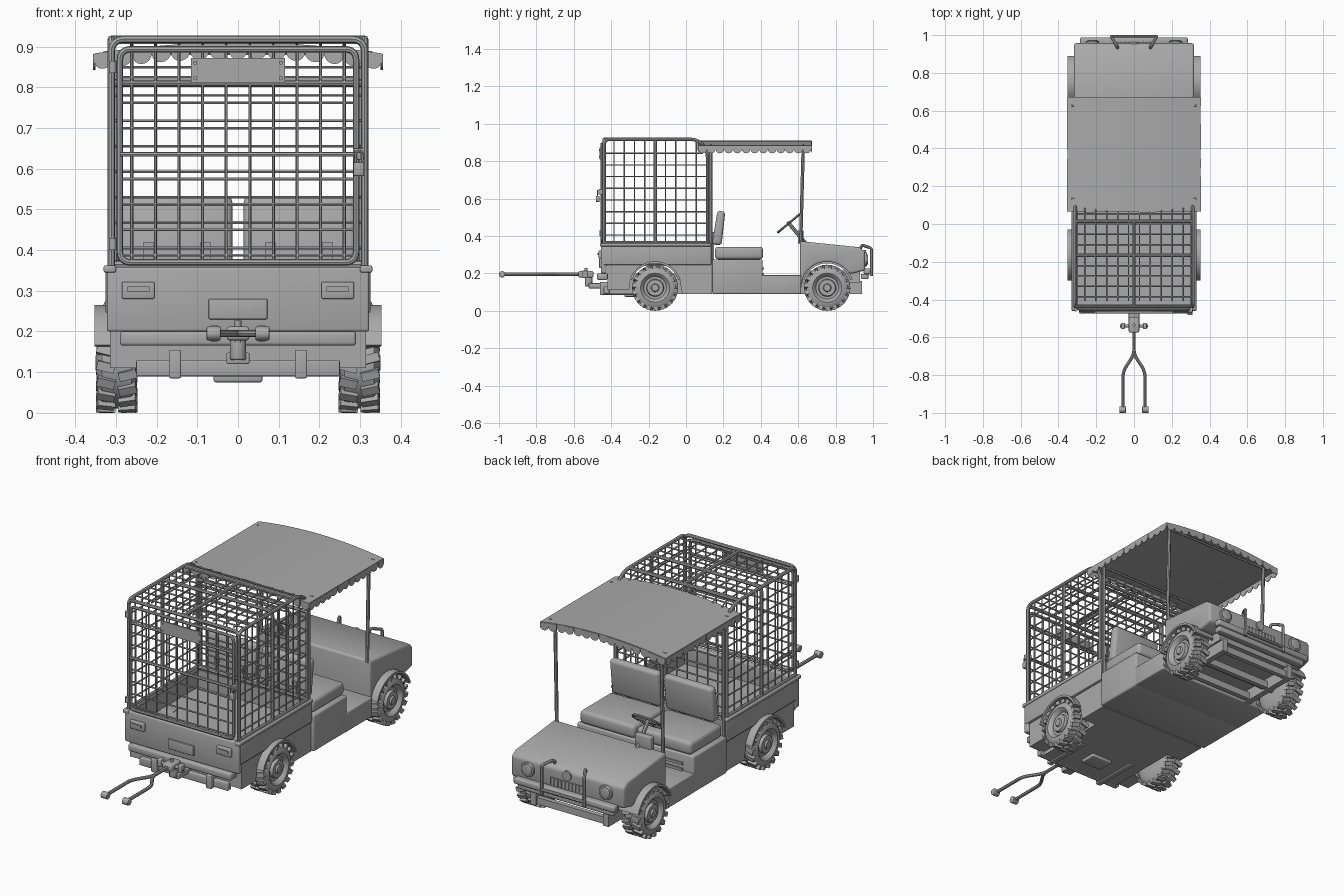
import bpy, bmesh, math
from mathutils import Matrix, Vector

if "Cube" in bpy.data.objects:
    bpy.data.objects.remove(bpy.data.objects["Cube"])

grey = bpy.data.materials.new("plain_grey")
grey.diffuse_color = (0.4, 0.4, 0.4, 1)
grey.use_nodes = True
grey.node_tree.nodes["Principled BSDF"].inputs["Base Color"].default_value = grey.diffuse_color
SIDES = (-1, 1)


def add(name, bm):
    bmesh.ops.recalc_face_normals(bm, faces=bm.faces)
    me = bpy.data.meshes.new(name)
    bm.to_mesh(me)
    bm.free()
    me.materials.append(grey)
    ob = bpy.data.objects.new(name, me)
    bpy.context.collection.objects.link(ob)
    return ob


def round_edges(bm, w, min_angle=0.6):
    if w:
        edges = [e for e in bm.edges if e.calc_face_angle(0) > min_angle]
        bmesh.ops.bevel(bm, geom=edges, offset=w, segments=3, profile=0.5, affect='EDGES')


def box(name, x0, x1, y0, y1, z0, z1, bevel=0.0):
    bm = bmesh.new()
    m = Matrix.Translation(((x0 + x1) / 2, (y0 + y1) / 2, (z0 + z1) / 2))
    m = m @ Matrix.Diagonal((abs(x1 - x0), abs(y1 - y0), abs(z1 - z0), 1))
    bmesh.ops.create_cube(bm, size=1, matrix=m)
    round_edges(bm, bevel)
    return add(name, bm)


def prism(name, profile, a, b, axis='x', bevel=0.0):
    """Extrude a (y,z) profile along x, or an (x,z) profile along y."""
    bm = bmesh.new()
    put = (lambda p: (a, p[0], p[1])) if axis == 'x' else (lambda p: (p[0], a, p[1]))
    f = bm.faces.new([bm.verts.new(put(p)) for p in profile])
    g = bmesh.ops.extrude_face_region(bm, geom=[f])
    d = Vector((b - a, 0, 0)) if axis == 'x' else Vector((0, b - a, 0))
    bmesh.ops.translate(bm, vec=d, verts=[v for v in g['geom'] if isinstance(v, bmesh.types.BMVert)])
    bmesh.ops.recalc_face_normals(bm, faces=bm.faces)
    round_edges(bm, bevel)
    return add(name, bm)


def rod(name, loc, r, depth, axis='y', seg=24, bevel=0.0):
    rot = {'x': Matrix.Rotation(math.pi / 2, 4, 'Y'), 'y': Matrix.Rotation(math.pi / 2, 4, 'X'),
           'z': Matrix.Identity(4)}[axis]
    bm = bmesh.new()
    bmesh.ops.create_cone(bm, cap_ends=True, segments=seg, radius1=r, radius2=r, depth=depth,
                          matrix=Matrix.Translation(loc) @ rot)
    round_edges(bm, bevel, 1.0)
    return add(name, bm)


def fillet(pts, r, n=6):
    pts = [Vector(p) for p in pts]
    out = [pts[0]]
    for a, b, c in zip(pts, pts[1:], pts[2:]):
        p, q = b + (a - b).normalized() * r, b + (c - b).normalized() * r
        for i in range(n + 1):
            t = i / n
            k = 2 * (1 - t) * t * 0.83
            w = (1 - t) ** 2 + t ** 2 + k
            out.append((p * (1 - t) ** 2 + b * k + q * t ** 2) / w)
    return out + [pts[-1]]


def tubes(name, paths, r, res=1):
    cu = bpy.data.curves.new(name, 'CURVE')
    cu.dimensions = '3D'
    cu.bevel_depth, cu.bevel_resolution, cu.use_fill_caps = r, res, True
    for path in paths:
        sp = cu.splines.new('POLY')
        sp.points.add(len(path) - 1)
        for p, co in zip(sp.points, path):
            p.co = (*co, 1)
    cu.materials.append(grey)
    ob = bpy.data.objects.new(name, cu)
    bpy.context.collection.objects.link(ob)
    return ob


def arc(cy, r, a0, a1, n=14):
    return [(cy + r * math.cos(math.radians(a0 + (a1 - a0) * i / n)),
             0.123 + r * math.sin(math.radians(a0 + (a1 - a0) * i / n))) for i in range(n + 1)]


# Wheels: turned tyre and rim, with staggered tread lugs, and arched fenders
REAR, FRONT = -0.165, 0.755
WHEEL = [(-.05, 0), (-.05, .06), (-.046, .1), (-.036, .112), (.036, .112), (.046, .1), (.05, .078),
         (.042, .068), (.03, .06), (.03, .047), (.044, .043), (.044, .022), (.052, .018), (.052, 0)]
for cy, label in ((REAR, "rear"), (FRONT, "front")):
    for s in SIDES:
        c = Vector((s * 0.298, cy, 0.123))
        bm = bmesh.new()
        vs = [bm.verts.new((c.x + s * x, c.y, c.z + r)) for x, r in WHEEL]
        es = [bm.edges.new(p) for p in zip(vs, vs[1:])]
        bmesh.ops.spin(bm, geom=vs + es, cent=c, axis=(1, 0, 0), angle=2 * math.pi, steps=32)
        bmesh.ops.remove_doubles(bm, verts=bm.verts, dist=1e-5)
        for row in SIDES:
            for i in range(18):
                turn = Matrix.Rotation((i + row * 0.25) * math.pi / 9, 4, 'X')
                bmesh.ops.create_cube(bm, size=1, matrix=Matrix.Translation(c) @ turn
                                      @ Matrix.Translation((row * 0.027, 0, 0.1125))
                                      @ Matrix.Rotation(row * 0.25, 4, 'Z')
                                      @ Matrix.Diagonal((0.044, 0.022, 0.02, 1)))
        add(label + "_wheel", bm)
        prism(label + "_fender", arc(cy, 0.142, 18, 162) + arc(cy, 0.131, 162, 18), s * 0.24, s * 0.353)
    rod(label + "_axle", (0, cy, 0.123), 0.018, 0.52, 'x')

# Lower body, seat box, floor and nose
prism("rear_body", [(-.42, .11), (-.42, .25), (.14, .25), (.14, .09), (-.02, .09)]
      + arc(REAR, 0.138, 0, 180) + [(-.305, .11)], -0.315, 0.315)
box("rear_chassis", -0.23, 0.23, -0.41, 0.0, 0.09, 0.2)
box("seat_box", -0.33, 0.33, 0.14, 0.41, 0.09, 0.275, 0.008)
box("floor_pan", -0.33, 0.33, 0.40, 0.615, 0.09, 0.19, 0.006)
prism("hood", [(.61, .1), (.61, .372), (.925, .34), (.957, .318), (.957, .215), (.892, .2)]
      + arc(FRONT, 0.138, 33, 178), -0.318, 0.318, bevel=0.012)
box("front_chassis", -0.23, 0.23, 0.61, 0.93, 0.15, 0.215)
for s in SIDES:
    box("front_rail", s * 0.19, s * 0.22, 0.61, 0.94, 0.09, 0.16)
    box("rear_rail", s * 0.14, s * 0.17, -0.46, -0.2, 0.085, 0.155, 0.004)
for y in (0.64, 0.78, 0.92):
    box("front_cross_member", -0.2, 0.2, y - .012, y + .012, 0.095, 0.13)
box("underside_case", -0.06, 0.06, -0.33, -0.24, 0.075, 0.1, 0.006)
for i in range(3):
    box("seat_box_vent", -0.27, -0.17, 0.405, 0.418, 0.16 + i * .03, 0.172 + i * .03)

# Cargo tray with tailgate, lamps and plate
box("tray_floor", -0.32, 0.32, -0.43, 0.135, 0.24, 0.262)
for s in SIDES:
    box("tray_side", s * 0.325, s * 0.305, -0.44, 0.135, 0.245, 0.348, 0.004)
    box("tray_rim", s * 0.33, s * 0.3, -0.46, 0.135, 0.345, 0.362, 0.004)
    box("rear_lamp", s * 0.205, s * 0.285, -0.468, -0.45, 0.28, 0.322, 0.004)
    box("rear_lamp_lens", s * 0.218, s * 0.272, -0.473, -0.46, 0.298, 0.31)
box("tray_front", -0.32, 0.32, 0.115, 0.137, 0.245, 0.35)
box("tailgate", -0.322, 0.322, -0.455, -0.425, 0.2, 0.358, 0.006)
box("rear_plate", -0.072, 0.072, -0.464, -0.45, 0.23, 0.28, 0.003)
box("rear_bumper", -0.29, 0.29, -0.475, -0.42, 0.165, 0.2, 0.008)
box("rear_lower_bar", -0.25, 0.25, -0.44, -0.41, 0.09, 0.13, 0.004)

# Cage frame: two side hoops bent at the front, cross tubes and a centre rib
Z, YF, YR = 0.918, 0.115, -0.437


def hoop(x):
    return fillet([(x, YR, .36), (x, YR, Z), (x, YF, Z), (x, YF, .36)], 0.0301)[:8] + \
        fillet([(x, 0, Z), (x, YF, Z), (x, YF, .36)], 0.1)[1:]


frame = [hoop(s * 0.311) for s in SIDES]
for y in (YR, -0.165):
    frame.append(fillet([(-.311, y, .355), (-.311, y, Z), (.311, y, Z), (.311, y, .355)], 0.03))
frame += [[(-.311, YF, z), (.311, YF, z)] for z in (.81, .365)]
frame += [[(s * .311, YR, .365), (s * .311, YF, .365)] for s in SIDES]
frame += [[(0, YR, Z), (0, .02, Z)], [(-.311, .015, Z), (.311, .015, Z)]]
tubes("cage_frame", frame, 0.009, 2)


def top_z(y):
    return Z if y < 0.015 else 0.818 + math.sqrt(max(0, 0.01 - (y - 0.015) ** 2))


# Cage wire on the sides, roof and front
xs = [-.261 + .058 * i for i in range(10)]
ys = [-.385 + .055 * i for i in range(10)]
zs = [.405 + .0625 * i for i in range(8)]
wires = [hoop(x)[7:] for x in xs]
for s in SIDES:
    wires += [[(s * .311, y, .36), (s * .311, y, top_z(y))] for y in ys]
    wires += [[(s * .311, YR, z), (s * .311, YF if z < .82 else .09, z)] for z in zs]
wires += [[(-.311, y, top_z(y)), (.311, y, top_z(y))] for y in ys]
wires += [[(-.311, YF, z), (.311, YF, z)] for z in zs[:7]]
tubes("cage_wire", wires, 0.0038)

# Rear door with sign, latch, padlock and hinges
YD = -0.45
tubes("door_frame", [fillet([(0, YD, .37), (-.29, YD, .37), (-.29, YD, .893), (.29, YD, .893),
                             (.29, YD, .37), (0, YD, .37)], 0.025)], 0.008, 2)
tubes("door_wire", [[(x, YD, .37), (x, YD, .89)] for x in xs]
      + [[(-.29, YD, z - .018), (.29, YD, z - .018)] for z in zs], 0.0038)
tubes("door_bars", [[(-.29, YD, .81), (.29, YD, .81)], [(-.29, YD - .008, .635), (.3, YD - .008, .635)]], 0.006)
box("door_sign", -0.115, 0.115, YD - .012, YD - .004, 0.81, 0.872)
for s in SIDES:
    for z in (.822, .86):
        rod("sign_bolt", (s * .105, YD - .013, z), 0.005, 0.006, seg=10)
box("latch", 0.285, 0.312, YD - .018, YD + .01, 0.622, 0.65, 0.003)
box("padlock", 0.284, 0.31, YD - .032, YD - .012, 0.582, 0.615, 0.004)
tubes("padlock_shackle", [fillet([(.289, YD - .022, .61), (.289, YD - .022, .643), (.305, YD - .022, .643),
                                  (.305, YD - .022, .61)], 0.007)], 0.003)
for z in (.415, .85):
    rod("door_hinge", (-.308, YD - .004, z), 0.009, 0.03, 'z', 12)

# Canopy: crowned sheet, scalloped valance and posts
W, Y0, Y1 = 0.353, 0.065, 0.67


def crown(x):
    return 0.91 - 0.027 * (x / W) ** 2


cx = [-W + 2 * W * i / 16 for i in range(17)]
prism("canopy", [(x, crown(x)) for x in cx] + [(x, crown(x) - .008) for x in reversed(cx)], Y0, Y1, 'y')
bm = bmesh.new()


def scallops(p, q, n):
    p, q = Vector(p), Vector(q)
    for i in range(n):
        a, b = p.lerp(q, i / n), p.lerp(q, (i + 1) / n)
        rim = [(0, 0)] + [(.5 - .5 * math.cos(math.pi * k / 8), .016 + .023 * math.sin(math.pi * k / 8))
                          for k in range(9)] + [(1, 0)]
        pts = [a.lerp(b, t) for t, _ in rim]
        bm.faces.new([bm.verts.new((v.x, v.y, crown(v.x) - .002 - d)) for v, (_, d) in zip(pts, rim)])


for s in SIDES:
    scallops((s * W, Y0, 0), (s * W, Y1, 0), 13)
for y in (Y0, Y1):
    scallops((-W, y, 0), (W, y, 0), 15)
add("canopy_valance", bm).modifiers.new("thickness", 'SOLIDIFY').thickness = 0.003
tubes("canopy_posts", [[(s * .305, .133, .25), (s * .305, .133, .888)] for s in SIDES]
      + [[(s * .3, .613, .36), (s * .3, .627, .888)] for s in SIDES], 0.009, 2)
tubes("canopy_rails", [[(-.33, y, .884), (.33, y, .884)] for y in (.133, .627)], 0.006)

# Seats
for s in SIDES:
    box("seat_cushion", s * 0.006, s * 0.315, 0.155, 0.412, 0.275, 0.342, 0.018)
    prism("seat_back", [(.138, .355), (.19, .35), (.21, .53), (.168, .535)], s * 0.014, s * 0.29, bevel=0.016)
    for x in (.08, .22):
        box("seat_back_strap", s * (x - .012), s * (x + .012), 0.138, 0.15, 0.26, 0.42)

# Steering wheel and column
hub, n = Vector((-0.17, 0.55, 0.468)), Vector((0, -0.64, 0.77))
u, v = Vector((1, 0, 0)), Vector((0, 0.77, 0.64))
ring = [hub + (u * math.cos(k * math.pi / 14) + v * math.sin(k * math.pi / 14)) * .075 for k in range(29)]
tubes("steering_wheel", [ring] + [[hub, ring[k]] for k in (0, 14, 21)], 0.006, 2)
tubes("steering_column", [[hub + n * .01, hub - n * .14]], 0.01, 2)
box("dash_box", -0.24, -0.15, 0.598, 0.628, 0.36, 0.43, 0.004)

# Nose: lamps, grille, badge, bumper and guard
for s in SIDES:
    rod("headlight_ring", (s * .22, .96, .275), 0.036, 0.016, bevel=0.003)
    rod("headlight_lens", (s * .22, .967, .275), 0.027, 0.014, bevel=0.004)
rod("nose_badge", (0, .958, .3), 0.024, 0.01)
box("grille", -0.095, 0.095, 0.952, 0.962, 0.235, 0.27)
tubes("grille_bars", [[(-.09 + .02 * i, .963, .236), (-.09 + .02 * i, .963, .269)] for i in range(10)], 0.003)
box("front_bumper", -0.285, 0.285, 0.95, 0.988, 0.195, 0.226, 0.008)
box("front_lower_bumper", -0.27, 0.27, 0.935, 0.975, 0.17, 0.198, 0.006)
tubes("nose_guard", [fillet([(s * .085, .93, .325), (s * .09, .94, .352), (s * .12, .992, .335),
                             (s * .12, .992, .185)], 0.012) for s in SIDES]
      + [[(-.12, .992, .21), (.12, .992, .21)]], 0.008, 2)

# Tow hitch and forked tow bar
box("drawbar", -0.028, 0.028, -0.52, -0.4, 0.12, 0.148, 0.004)
rod("hitch_ball", (0, -.52, .16), 0.02, 0.06, 'z', 16, 0.005)
box("hitch_coupler", -0.028, 0.028, -0.575, -0.495, 0.178, 0.212, 0.008)
rod("hitch_pin", (0, -.535, .2), 0.008, 0.055, 'z', 12)
rod("hitch_cross_pin", (0, -.54, .195), 0.009, 0.15, 'x', 12)
for s in SIDES:
    box("hitch_lug", s * .048, s * .068, -.556, -.524, .175, .215, 0.005)
    rod("tow_eye", (s * .06, -.983, .195), 0.017, 0.034, 'x', 16, 0.003)
tubes("tow_bar", [[(0, -.56, .195), (0, -.69, .195)]]
      + [fillet([(0, -.66, .195), (0, -.69, .195), (s * .058, -.78, .195), (s * .058, -.985, .195)], .028)
         for s in SIDES], 0.0085, 2)

# Turn tubes into meshes and smooth everything but the sharp edges
bpy.ops.object.select_all(action='DESELECT')
for ob in bpy.context.collection.objects:
    ob.select_set(True)
    bpy.context.view_layer.objects.active = ob
bpy.ops.object.convert(target='MESH')
bpy.ops.object.shade_smooth_by_angle(angle=math.radians(35))
